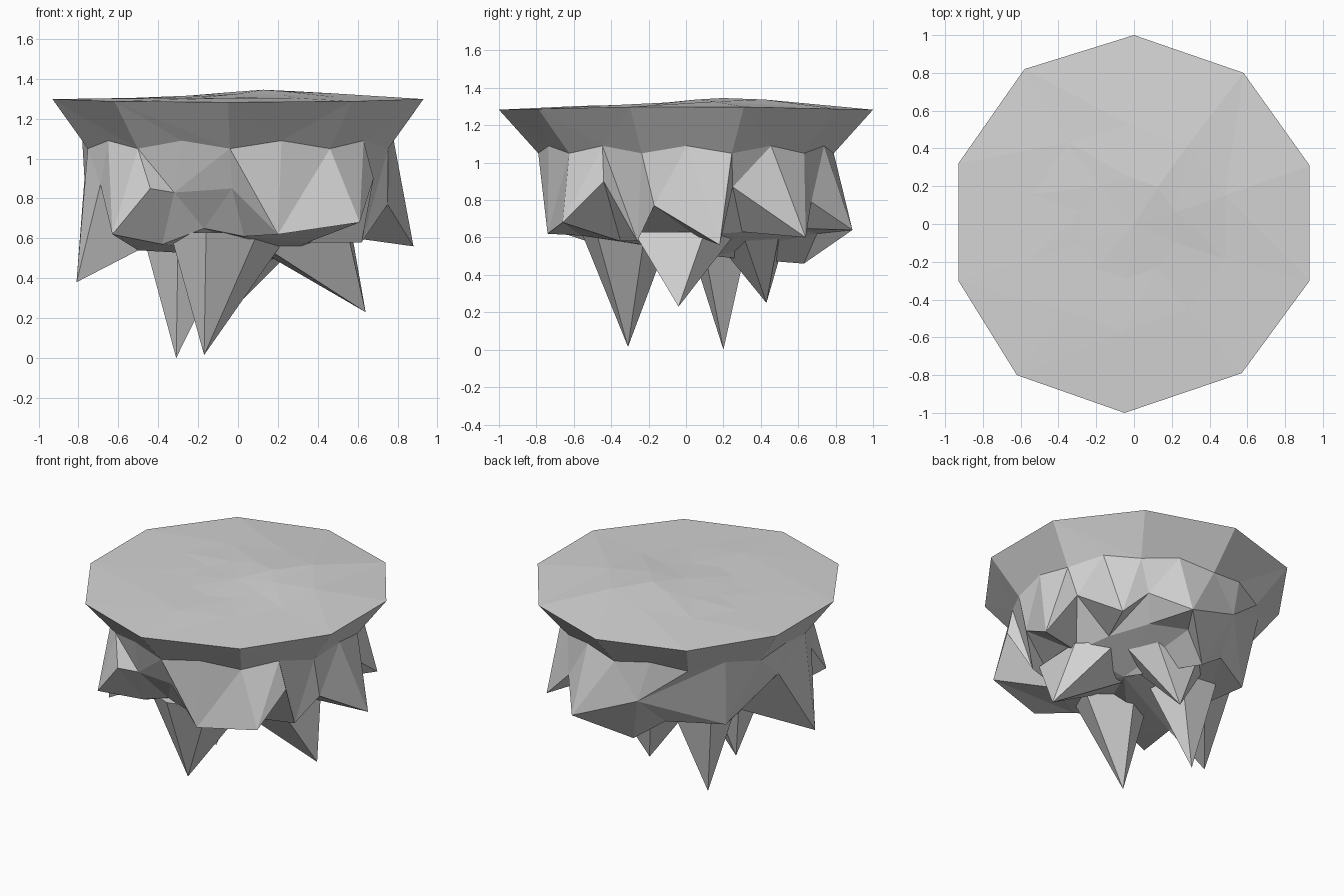
import bpy, bmesh, math
from mathutils import Vector

cube = bpy.data.objects.get("Cube")
if cube:
    bpy.data.objects.remove(cube)

stone = bpy.data.materials.new("grey stone")
stone.use_nodes = True
stone.diffuse_color = (0.66, 0.66, 0.66, 1)
stone.node_tree.nodes["Principled BSDF"].inputs["Base Color"].default_value = (0.66, 0.66, 0.66, 1)


def angle(vert):
    return math.atan2(vert.co.y, vert.co.x) % math.tau


def add_ring(bm, points):
    """Make vertices for a closed ring, sorted anticlockwise."""
    return sorted((bm.verts.new(p) for p in points), key=angle)


def bridge(bm, upper, lower):
    """Join two rings of any size with triangles, stepping by angle."""
    i = j = 0
    count_up, count_low = len(upper), len(lower)

    def turn(ring, k):
        return angle(ring[k % len(ring)]) + math.tau * (k // len(ring))

    while i < count_up or j < count_low:
        a, b = upper[i % count_up], lower[j % count_low]
        step_up = j >= count_low or (i < count_up and turn(upper, i + 1) < turn(lower, j + 1))
        if step_up:
            i += 1
            bm.faces.new((a, b, upper[i % count_up]))
        else:
            j += 1
            bm.faces.new((a, b, lower[j % count_low]))


def cap(bm, ring, centre):
    middle = bm.verts.new(centre)
    for a, b in zip(ring, ring[1:] + ring[:1]):
        bm.faces.new((a, middle, b))


def finish(bm, name):
    bmesh.ops.recalc_face_normals(bm, faces=bm.faces)
    mesh = bpy.data.meshes.new(name)
    bm.to_mesh(mesh)
    bm.free()
    mesh.materials.append(stone)
    rock = bpy.data.objects.new(name, mesh)
    bpy.context.collection.objects.link(rock)


def ground_height(x, y):
    """Gentle hill on the plateau, off to one side."""
    return 1.303 + 0.045 * math.exp(-((x - 0.2) ** 2 + (y - 0.25) ** 2) / 0.14)


# Ten-sided plateau edge
edge = [(0, 1), (-.58, .82), (-.93, .32), (-.93, -.3), (-.62, -.8),
        (-.05, -1), (.57, -.79), (.93, -.3), (.93, .31), (.58, .8)]
edge = [Vector((x, y, 1.305 - 0.022 * abs(y))) for x, y in edge]

# Collar under the plateau: shrunken edge with raised midpoints
collar = []
for a, b in zip(edge, edge[1:] + edge[:1]):
    middle = (a + b) / 2
    collar.append((a.x * .81, a.y * .79, 1.05))
    collar.append((middle.x * .84, middle.y * .82, 1.09))

# Belt of jagged points and the notches between them
belt = [
    (-.63, -.65, .62), (-.44, -.7, .85), (-.32, -.64, .83), (-.03, -.7, .85),
    (.2, -.74, .62), (.61, -.66, .68), (.68, -.44, .9), (.62, -.26, .58),
    (.75, -.17, .77), (.88, .18, .56), (.68, .25, .87), (.63, .64, .6),
    (.44, .67, .79), (.26, .89, .64), (-.17, .78, .81), (-.575, .38, .605),
    (-.77, .08, .9), (-.81, -.27, .38), (-.69, -.4, .87),
]

# Underside ring, dipping to a short point at the back
belly = [
    (-.17, -.53, .65), (.03, -.56, .61), (.35, -.35, .58), (.52, .05, .61),
    (.46, .3, .63), (.34, .56, .65), (.14, .7, .62), (-.035, .63, .46),
    (-.24, .57, .61), (-.5, .1, .58), (-.5, -.25, .54), (-.38, -.5, .57),
]

bm = bmesh.new()
rings = [add_ring(bm, points) for points in (edge, collar, belt, belly)]
for upper, lower in zip(rings, rings[1:]):
    bridge(bm, upper, lower)
cap(bm, rings[-1], (.2, .14, .5))

# Plateau surface, ring by ring towards the middle
outer = rings[0]
for scale in (.55, .27):
    points = []
    for corner in edge:
        x, y = corner.x * scale - .03, corner.y * scale - .02
        points.append((x, y, ground_height(x, y)))
    inner = add_ring(bm, points)
    bridge(bm, inner, outer)
    outer = inner
cap(bm, outer, (0, 0, ground_height(0, 0)))
finish(bm, "floating_rock")


def spike(name, tip, outline, height=.63):
    """Hanging pointed rock flaring into a base sunk in the underside."""
    bm = bmesh.new()
    ring = [bm.verts.new((x, y, height)) for x, y in outline]
    cap(bm, ring, tip)
    bm.faces.new(ring)
    finish(bm, name)


# Long spikes below
spike("front_spike", (-.17, -.31, .015),
      [(-.34, -.48), (-.16, -.56), (.1, -.48), (.26, -.22), (-.08, -.08), (-.28, -.2)])
spike("back_spike", (-.31, .2, 0),
      [(-.48, .12), (-.42, .32), (-.1, .34), (0, .08), (-.3, .0)])
spike("left_spike", (.64, -.04, .23),
      [(.55, -.28), (.57, .1), (.37, .27), (-.05, .1), (.02, -.28)])
spike("rear_spike", (-.02, .43, .25),
      [(.24, .5), (-.1, .54), (-.28, .35), (-.05, .12), (.2, .12), (.36, .3)])
